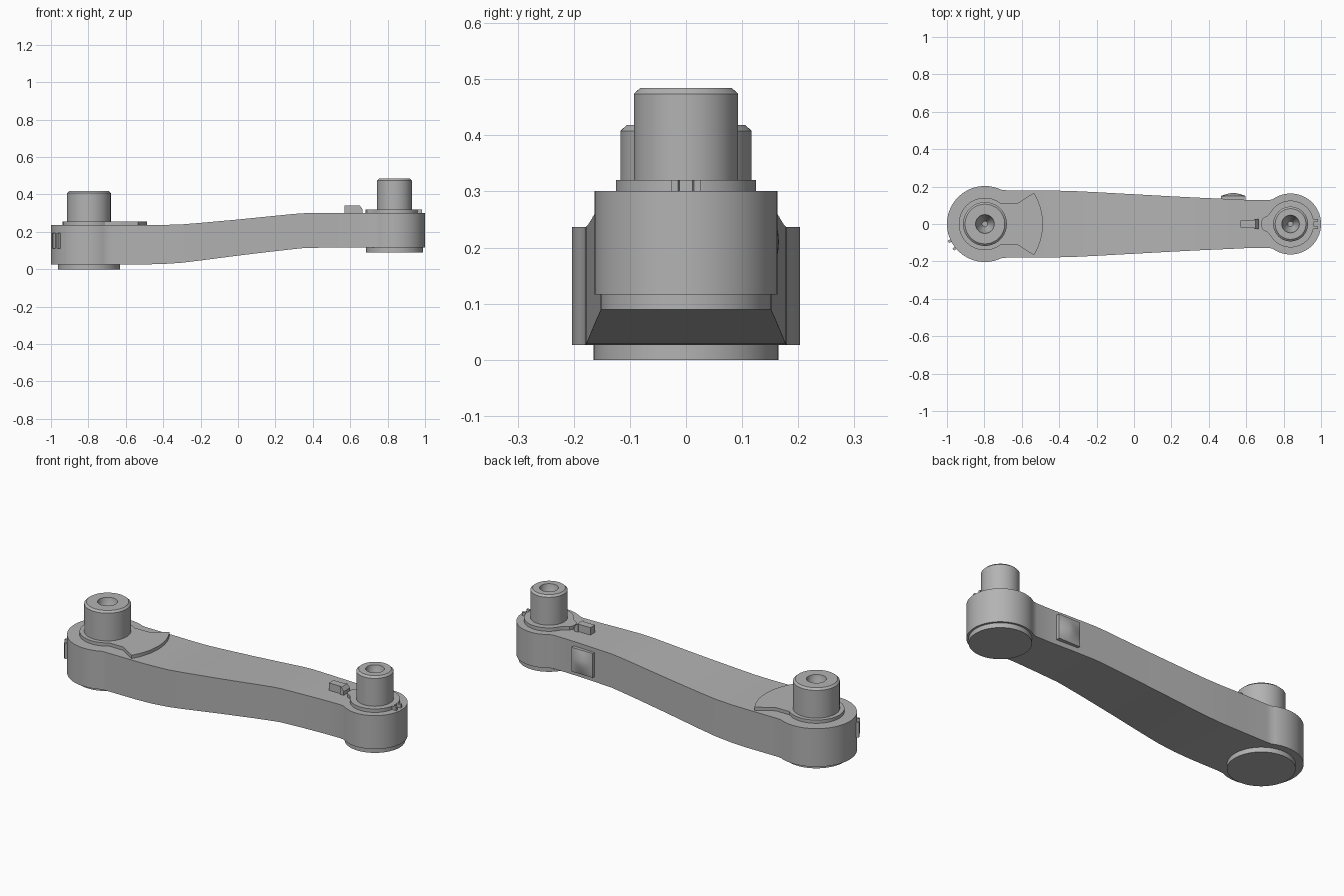
import bpy, bmesh
from math import sin, cos, pi, radians, asin, degrees
from mathutils import Matrix, Vector

old = bpy.data.objects.get("Cube")
if old:
    bpy.data.objects.remove(old, do_unlink=True)

GREY = (0.45, 0.45, 0.45, 1)
metal = bpy.data.materials.new("plain grey metal")
metal.use_nodes = True
metal.diffuse_color = GREY
metal.node_tree.nodes["Principled BSDF"].inputs["Base Color"].default_value = GREY

BIG_X, BIG_R = -0.797, 0.203
SMALL_X, SMALL_R = 0.837, 0.163


def finish(name, bm, place=Matrix()):
    """Turn a bmesh into a clean, shaded object."""
    bmesh.ops.remove_doubles(bm, verts=bm.verts, dist=1e-5)
    bmesh.ops.recalc_face_normals(bm, faces=bm.faces)
    mesh = bpy.data.meshes.new(name)
    bm.to_mesh(mesh)
    bm.free()
    mesh.materials.append(metal)
    obj = bpy.data.objects.new(name, mesh)
    bpy.context.collection.objects.link(obj)
    obj.matrix_world = place
    bpy.ops.object.select_all(action='DESELECT')
    obj.select_set(True)
    bpy.context.view_layer.objects.active = obj
    bpy.ops.object.shade_smooth_by_angle(angle=radians(28))
    return obj


def loft(name, rings, place=Matrix()):
    """Join successive closed rings and cap both ends."""
    bm = bmesh.new()
    loops = [[bm.verts.new(p) for p in ring] for ring in rings]
    n = len(loops[0])
    for a, b in zip(loops, loops[1:]):
        for i in range(n):
            j = (i + 1) % n
            bm.faces.new((a[i], a[j], b[j], b[i]))
    for cap in (loops[0], loops[-1]):
        bm.faces.new(cap)
    return finish(name, bm, place)


def lathe(name, x, profile, n=64):
    """Revolve (radius, z) points about a vertical axis at x."""
    turns = [2 * pi * i / n for i in range(n)]
    return loft(name, [[(x + r * cos(t), r * sin(t), z) for t in turns] for r, z in profile])


def plate(name, outline, z0, z1, place=Matrix()):
    return loft(name, [[(x, y, z) for x, y in outline] for z in (z0, z1)], place)


def arc(cx, r, start, end, n):
    angles = [radians(start + (end - start) * i / n) for i in range(n + 1)]
    return [(cx + r * cos(a), r * sin(a)) for a in angles]


# Arm body: rectangular stations of x, half width, bottom, top
stations = [(x, y, 0.026, 0.237) for x, y in arc(BIG_X, BIG_R, 180, 64, 24)]
stations += [
    (-0.68, 0.18, 0.026, 0.237), (-0.5, 0.18, 0.026, 0.237),
    (-0.4, 0.178, 0.028, 0.237), (-0.3, 0.175, 0.035, 0.24),
    (-0.2, 0.17, 0.047, 0.248), (0, 0.159, 0.073, 0.266),
    (0.2, 0.148, 0.097, 0.286), (0.3, 0.143, 0.108, 0.296),
    (0.36, 0.14, 0.114, 0.3), (0.5, 0.134, 0.116, 0.301),
    (0.62, 0.128, 0.116, 0.301), (0.715, 0.127, 0.116, 0.301),
    (0.738, 0.131, 0.116, 0.301)]
stations += [(x, y, 0.116, 0.301) for x, y in arc(SMALL_X, SMALL_R, 120, 0, 24)]
bm = bmesh.new()
sections = [[bm.verts.new(p) for p in ((x, -w, b), (x, w, b), (x, w, t), (x, -w, t))]
            for x, w, b, t in stations]
for a, b in zip(sections, sections[1:]):
    for i in range(4):
        j = (i + 1) % 4
        bm.faces.new((a[i], a[j], b[j], b[i]))
bmesh.ops.remove_doubles(bm, verts=bm.verts, dist=1e-5)
finish("arm_body", bm)

# Bosses under both ends
lathe("big_end_boss", BIG_X, [(0.165, 0), (0.165, 0.03)])
lathe("small_end_boss", SMALL_X, [(0.152, 0.09), (0.152, 0.12)])


# Chamfered pins with a conical centre hole
def pin(name, x, r, base, top, hole):
    lathe(name, x, [(r, base), (r, top - 0.01), (r - 0.011, top), (hole, top),
                    (hole * 0.9, top - 0.03), (hole * 0.3, top - 0.09)])


pin("big_pin", BIG_X, 0.117, 0.23, 0.418, 0.05)
pin("small_pin", SMALL_X, 0.093, 0.295, 0.484, 0.047)

# Fan-shaped plate around the big pin
neck = degrees(asin(0.11 / 0.14))
fan = arc(BIG_X, 0.14, neck, 360 - neck, 44)
fan += [(-0.625, -0.11)] + arc(BIG_X, 0.31, -32.5, 32.5, 20) + [(-0.625, 0.11)]
plate("big_end_fan_plate", fan, 0.232, 0.255)

# Collar around the small pin, with a rounded inner lobe and a forked outer tab
lobe = [(0.735, 0.07), (0.715, 0.045), (0.69, 0.032), (0.681, 0.015)]
collar = arc(SMALL_X, 0.125, 10, 140, 26) + lobe
collar += [(x, -y) for x, y in reversed(collar)]
plate("small_end_collar", collar, 0.296, 0.32)
for side in (-1, 1):
    prong = [(0.95, 0.011), (0.985, 0.014), (0.985, 0.026), (0.95, 0.024)]
    plate("collar_prong", [(x, side * y) for x, y in prong], 0.296, 0.32)

# Stop block on top of the arm, with a sloped wider nose
ROLL = Matrix.Rotation(pi / 2, 4, 'X')
plate("stop_block", [(0.57, 0.295), (0.648, 0.295), (0.648, 0.342), (0.57, 0.342)],
      -0.02, 0.02, ROLL)
plate("stop_block_nose", [(0.642, 0.295), (0.665, 0.295), (0.665, 0.322), (0.65, 0.342),
                          (0.642, 0.342)], -0.027, 0.027, ROLL)

# Pillow-shaped pad on the back side
bm = bmesh.new()
bmesh.ops.create_grid(bm, x_segments=10, y_segments=10, size=1)
rim = [e for e in bm.edges if e.is_boundary]
for v in bm.verts:
    u, w = v.co.x, v.co.y
    bulge = (1 - abs(u) ** 1.6) * (1 - abs(w) ** 1.6)
    v.co = Vector((0.53 + 0.065 * u, 0.15 + 0.016 * bulge, 0.21 + 0.067 * w))
skirt = bmesh.ops.extrude_edge_only(bm, edges=rim)["geom"]
for v in skirt:
    if isinstance(v, bmesh.types.BMVert):
        v.co.y = 0.125
bmesh.ops.holes_fill(bm, edges=[e for e in bm.edges if e.is_boundary], sides=0)
finish("side_pad", bm)

# Pair of small ribs on the outer wall of the big end
for angle in (206, 219):
    place = Matrix.Translation((BIG_X, 0, 0)) @ Matrix.Rotation(radians(angle), 4, 'Z')
    plate("end_rib", [(0.19, -0.007), (0.217, -0.007), (0.217, 0.007), (0.19, 0.007)],
          0.112, 0.195, place)
